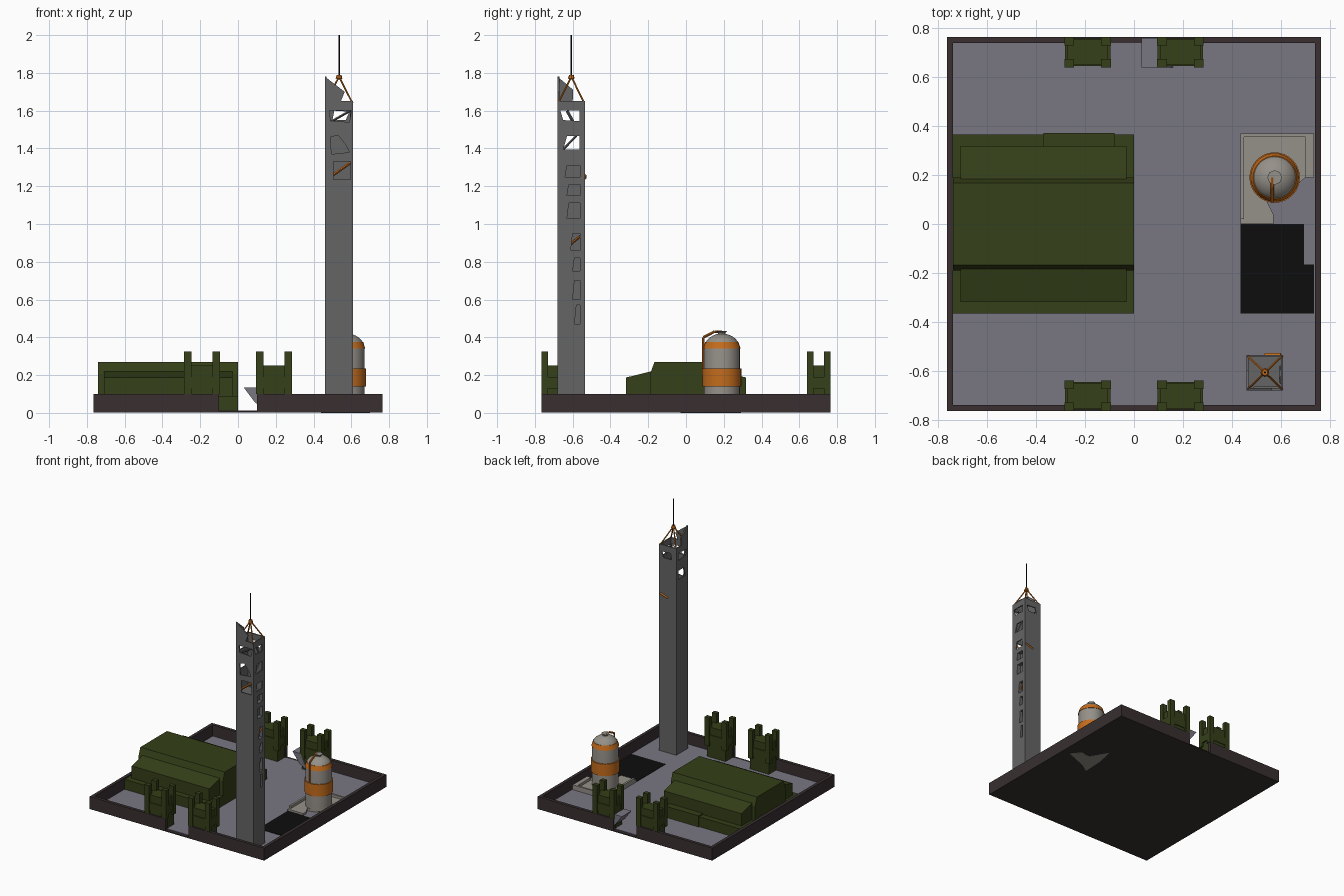
import bpy, bmesh, math
from mathutils import Vector

if "Cube" in bpy.data.objects:
    bpy.data.objects.remove(bpy.data.objects["Cube"])


def material(name, r, g, b):
    m = bpy.data.materials.new(name)
    m.diffuse_color = (r, g, b, 1)
    m.use_nodes = True
    m.node_tree.nodes["Principled BSDF"].inputs["Base Color"].default_value = m.diffuse_color
    return m


GREEN = material("olive", 0.035, 0.05, 0.009)
BROWN = material("wall_brown", 0.04, 0.028, 0.03)
FLOOR = material("floor_grey", 0.19, 0.18, 0.22)
DARK = material("tower_grey", 0.13, 0.13, 0.13)
ORANGE = material("orange", 0.55, 0.15, 0.012)
BEIGE = material("beige", 0.3, 0.28, 0.25)
BLACK = material("black", 0.004, 0.004, 0.004)


def finish(name, bm, mat):
    bmesh.ops.recalc_face_normals(bm, faces=bm.faces)
    me = bpy.data.meshes.new(name)
    bm.to_mesh(me)
    bm.free()
    ob = bpy.data.objects.new(name, me)
    bpy.context.collection.objects.link(ob)
    if mat:
        me.materials.append(mat)
    return ob


def prism(name, axis, pts, lo, hi, mat):
    """Extrude a flat outline along x, y or z."""
    def place(u, v, w):
        return {"x": (w, u, v), "y": (u, w, v), "z": (u, v, w)}[axis]
    bm = bmesh.new()
    a = [bm.verts.new(place(u, v, lo)) for u, v in pts]
    b = [bm.verts.new(place(u, v, hi)) for u, v in pts]
    bm.faces.new(a)
    bm.faces.new(b)
    n = len(pts)
    for i in range(n):
        j = (i + 1) % n
        bm.faces.new((a[i], a[j], b[j], b[i]))
    return finish(name, bm, mat)


def box(name, x0, x1, y0, y1, z0, z1, mat):
    return prism(name, "z", [(x0, y0), (x1, y0), (x1, y1), (x0, y1)], z0, z1, mat)


def rod(name, points, radius, mat, sides=8):
    """Straight round bars joined end to end."""
    bm = bmesh.new()
    for p, q in zip(points, points[1:]):
        p, q = Vector(p), Vector(q)
        d = q - p
        m = d.to_track_quat("Z", "Y").to_matrix().to_4x4()
        m.translation = (p + q) / 2
        bmesh.ops.create_cone(bm, cap_ends=True, segments=sides, radius1=radius,
                              radius2=radius, depth=d.length, matrix=m)
    return finish(name, bm, mat)


def lathe(name, profile, cx, cy, mat, sides=32):
    bm = bmesh.new()
    vs = [bm.verts.new((cx + r, cy, z)) for r, z in profile]
    es = [bm.edges.new(e) for e in zip(vs, vs[1:])]
    bmesh.ops.spin(bm, geom=vs + es, cent=(cx, cy, 0), axis=(0, 0, 1),
                   angle=2 * math.pi, steps=sides)
    bmesh.ops.remove_doubles(bm, verts=bm.verts, dist=1e-4)
    ob = finish(name, bm, mat)
    bpy.context.view_layer.objects.active = ob
    for o in bpy.context.selected_objects:
        o.select_set(False)
    ob.select_set(True)
    bpy.ops.object.shade_smooth_by_angle(angle=math.radians(35))
    return ob


# Base plate, floor and perimeter wall with gate gaps at front and back
S, T = 0.765, 0.025
box("base_plate", -S, S, -S, S, 0.001, 0.009, BROWN)
box("floor", -S + T, S - T, -S + T, S - T, 0.008, 0.012, FLOOR)
for s, side in ((-1, "left"), (1, "right")):
    xs = sorted((s * S, s * (S - T)))
    box(side + "_wall", *xs, -S, S, 0.004, 0.1, BROWN)
    for t, end in ((-1, "front"), (1, "back")):
        ys = sorted((t * S, t * (S - T)))
        box(f"{end}_{side}_wall", *sorted((s * 0.1, s * (S - T))), *ys, 0.004, 0.1, BROWN)

# Hangar: raised roof block, sloped shoulders, low plinth
prism("hangar_roof", "x", [(-0.19, 0.01), (0.19, 0.01), (0.19, 0.205), (0.167, 0.27),
                           (-0.167, 0.27), (-0.19, 0.205)], -0.74, 0, GREEN)
for s in (-1, 1):
    prism("hangar_shoulder", "x", [(s * 0.16, 0.01), (s * 0.318, 0.01), (s * 0.318, 0.187),
                                   (s * 0.16, 0.226)], -0.71, -0.03, GREEN)
box("hangar_plinth", -0.74, 0, -0.365, 0.365, 0.01, 0.09, GREEN)
box("hangar_side_box", -0.37, -0.08, 0.31, 0.372, 0.01, 0.1, GREEN)

# Four gatehouses with corner posts
for t, end in ((-1, "front"), (1, "back")):
    for cx, side in ((-0.19, "left"), (0.19, "right")):
        cy, name = t * 0.702, f"{end}_{side}_gatehouse"
        box(name, cx - 0.082, cx + 0.082, cy - 0.052, cy + 0.052, 0.01, 0.25, GREEN)
        box(name + "_band", cx - 0.093, cx + 0.093, cy - 0.057, cy + 0.057, 0.13, 0.19, GREEN)
        for sx in (-1, 1):
            for sy in (-1, 1):
                px, py = cx + sx * 0.075, cy + sy * 0.045
                box(name + "_post", px - 0.02, px + 0.02, py - 0.017, py + 0.017,
                    0.1, 0.325, GREEN)

# Rubble shard by the back gate
prism("gate_rubble", "y", [(0.03, 0.135), (0.1, 0.135), (0.16, 0.012), (0.09, 0.055)],
      0.64, 0.76, FLOOR)

# Tower: hollow shaft with broken window openings
X0, X1, Y0, Y1, TOP = 0.46, 0.61, -0.68, -0.535, 1.65
W = 0.009
tower = box("tower_shaft", X0, X1, Y0, Y1, 0.01, TOP, DARK)
cuts = [box("cut", X0 + W, X1 - W, Y0 + W, Y1 - W, 1.22, 1.7, None)]
for pts in ([(0.49, 1.545), (0.59, 1.54), (0.6, 1.6), (0.485, 1.6)],
            [(0.495, 1.37), (0.59, 1.38), (0.57, 1.42), (0.53, 1.47), (0.49, 1.46)],
            [(0.505, 1.235), (0.595, 1.235), (0.595, 1.33), (0.505, 1.33)]):
    cuts.append(prism("cut", "y", pts, Y0 - 0.01, Y0 + 0.02, None))
cuts.append(prism("cut", "y", [(0.5, 1.55), (0.57, 1.55), (0.59, 1.595), (0.51, 1.6)],
                  Y1 - 0.02, Y1 + 0.01, None))
for pts in ([(-0.665, 1.6), (-0.565, 1.6), (-0.565, 1.545), (-0.65, 1.55)],
            [(-0.65, 1.395), (-0.565, 1.395), (-0.565, 1.465), (-0.63, 1.465)]):
    cuts.append(prism("cut", "x", pts, X0 - 0.01, X1 + 0.01, None))
for z0, z1, ya in ((1.25, 1.31, -0.64), (1.15, 1.21, -0.63), (1.03, 1.11, -0.63),
                   (0.86, 0.95, -0.61), (0.75, 0.82, -0.6), (0.6, 0.7, -0.6), (0.47, 0.57, -0.59)):
    cuts.append(prism("cut", "x", [(ya, z0), (-0.562, z0), (-0.562, z1), (ya + 0.01, z1)],
                      X1 - 0.03, X1 + 0.01, None))
bpy.context.view_layer.objects.active = tower
for c in cuts:
    m = tower.modifiers.new("opening", "BOOLEAN")
    m.operation, m.solver, m.object = "DIFFERENCE", "EXACT", c
    bpy.ops.object.modifier_apply(modifier=m.name)
    bpy.data.objects.remove(c)

# Broken corner rising above the tower rim
prism("tower_front_shard", "y", [(X0, TOP), (0.545, TOP), (0.565, 1.7), (X0, 1.78)],
      Y0, Y0 + W, DARK)
prism("tower_left_shard", "x", [(Y0, TOP), (-0.6, TOP), (-0.597, 1.71), (Y0, 1.78)],
      X0, X0 + W, DARK)

# Braces inside the openings
rod("front_brace_upper", [(0.49, Y0 + W, 1.54), (0.595, Y0 + W, 1.6)], 0.006, DARK, 4)
rod("front_brace_orange", [(0.505, Y0 + W, 1.26), (0.597, Y0 + W, 1.325)], 0.007, ORANGE, 4)
rod("right_brace_upper", [(X1 - W, -0.63, 1.6), (X1 - W, -0.6, 1.545)], 0.008, DARK, 4)
rod("right_brace_middle", [(X1 - W, -0.65, 1.395), (X1 - W, -0.58, 1.468)], 0.006, DARK, 4)
rod("right_brace_orange", [(X1 - W, -0.615, 0.89), (X1 - W, -0.56, 0.935)], 0.006, ORANGE, 4)
rod("back_orange_strip", [(0.535, Y1, 1.24), (0.6, Y1, 1.26)], 0.007, ORANGE, 4)

# Antenna on four orange struts
AX, AY = 0.535, -0.607
for x in (X0 + 0.004, X1 - 0.004):
    for y in (Y0 + 0.004, Y1 - 0.004):
        rod("antenna_strut", [(x, y, 1.64), (AX, AY, 1.78)], 0.005, ORANGE, 6)
lathe("antenna_socket", [(0, 1.765), (0.018, 1.77), (0.012, 1.79), (0, 1.79)], AX, AY, ORANGE, 8)
rod("antenna", [(AX, AY, 1.78), (AX, AY, 2.0)], 0.004, BLACK)

# Dark pad and broken light pad with its rims
prism("dark_pad", "z", [(0.435, -0.365), (0.735, -0.365), (0.735, -0.165), (0.695, -0.165),
                        (0.695, 0), (0.435, 0)], 0.002, 0.015, BLACK)
prism("light_pad", "z", [(0.435, 0), (0.57, 0), (0.57, 0.04), (0.545, 0.09), (0.6, 0.1),
                         (0.7, 0.19), (0.735, 0.19), (0.735, 0.37), (0.435, 0.37)],
      0.01, 0.03, BEIGE)
box("pad_left_rim", 0.435, 0.45, 0.02, 0.37, 0.01, 0.05, BEIGE)
box("pad_back_rim", 0.45, 0.7, 0.355, 0.37, 0.01, 0.05, BEIGE)
box("pad_right_rim", 0.7, 0.735, 0.19, 0.37, 0.01, 0.05, BEIGE)
prism("pad_underside", "z", [(0.44, -0.03), (0.52, 0.02), (0.7, 0.09), (0.64, 0.16),
                             (0.56, 0.15), (0.48, 0.29), (0.45, 0.15)], 0, 0.005, BEIGE)

# Storage tank with domed top and orange bands
TX, TY = 0.575, 0.19


def dome(k):
    a = math.radians(k)
    return 0.095 * math.cos(a), 0.34 + 0.08 * math.sin(a)


lathe("tank", [(0, 0.02), (0.095, 0.02), (0.095, 0.34)]
      + [dome(k) for k in range(10, 81, 10)] + [(0, 0.42)], TX, TY, BEIGE)
lathe("tank_lower_band", [(0.09, 0.14), (0.103, 0.14), (0.103, 0.235), (0.09, 0.235)],
      TX, TY, ORANGE)
lathe("tank_upper_band", [(0.09, 0.34), (0.099, 0.34), (0.088, 0.375), (0.08, 0.375)],
      TX, TY, ORANGE)
lathe("tank_cap", [(0, 0.41), (0.02, 0.41), (0.02, 0.425), (0.03, 0.434), (0, 0.434)],
      TX, TY, BEIGE, 8)
rod("tank_pipe", [(0.565, 0.19, 0.43), (0.565, 0.15, 0.43), (0.565, 0.092, 0.4),
                  (0.565, 0.092, 0.2)], 0.007, ORANGE)
